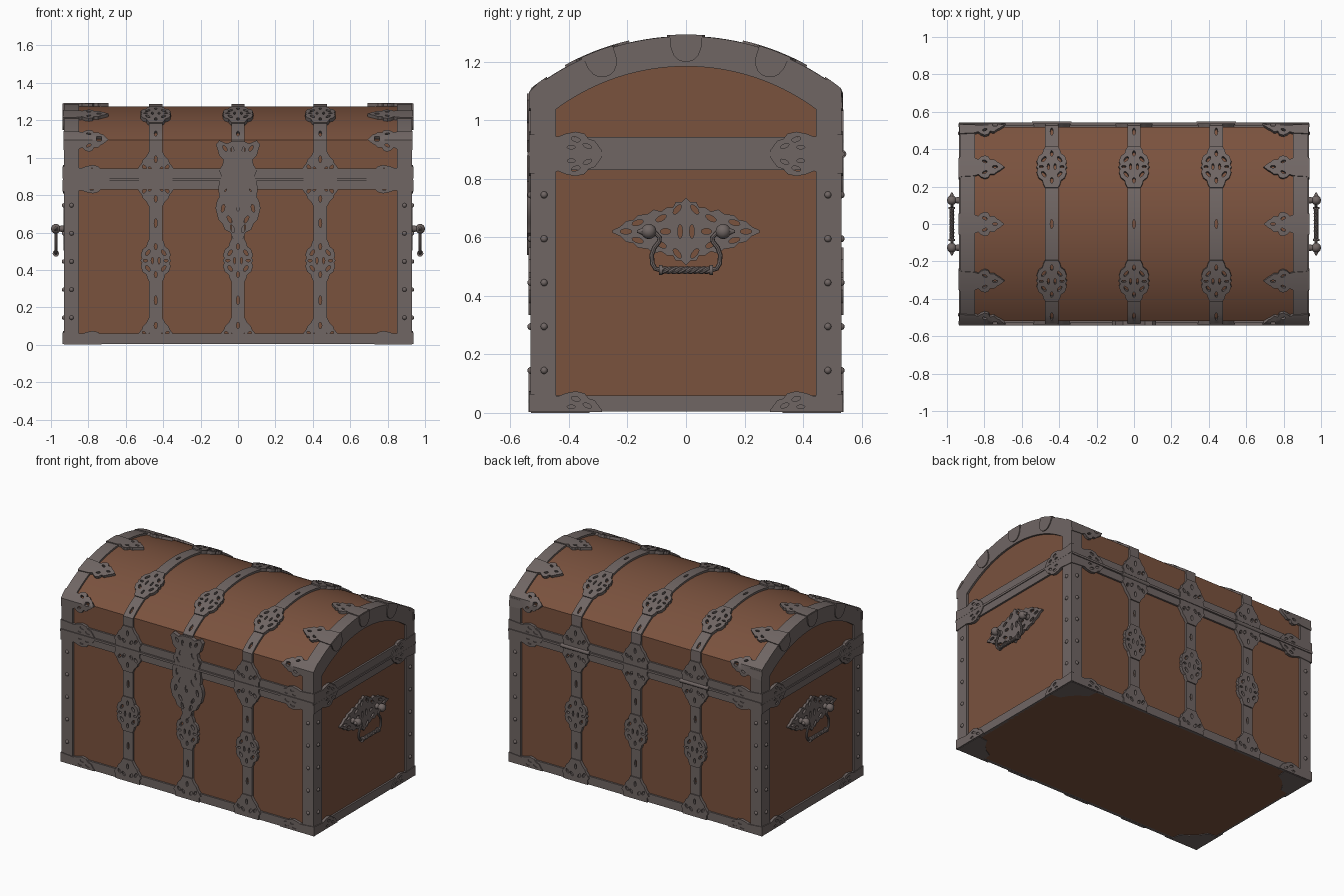
import bpy, bmesh, math
from mathutils import Matrix, Vector

if "Cube" in bpy.data.objects:
    bpy.data.objects.remove(bpy.data.objects["Cube"])

def material(name, rgb):
    m = bpy.data.materials.new(name)
    m.diffuse_color = (*rgb, 1)
    m.use_nodes = True
    m.node_tree.nodes["Principled BSDF"].inputs["Base Color"].default_value = m.diffuse_color
    return m

WOOD = material("brown wood", (0.195, 0.084, 0.048))
IRON = material("grey iron", (0.162, 0.133, 0.127))

# Cross-section of the wooden chest: walls at +-Y, lid arc of radius R about height C
X, Y, R, C = 0.918, 0.518, 0.838, 0.437
A = math.asin(Y / R)
S, L = C + R * math.cos(A), 2 * A * R
TOP, TOTAL = S + L / 2, 2 * S + L
groups = {}

def merge(name, bm):
    bmesh.ops.recalc_face_normals(bm, faces=bm.faces[:])
    me = bpy.data.meshes.new("tmp")
    bm.to_mesh(me)
    bm.free()
    groups.setdefault(name, bmesh.new()).from_mesh(me)
    bpy.data.meshes.remove(me)

def wrap(u, s, h):
    """Map (x, distance along the section, height) onto front, lid and back."""
    if s <= S:
        return (u, -Y - h, s)
    if s >= S + L:
        return (u, Y + h, TOTAL - s)
    a = (s - S) / R - A
    return (u, (R + h) * math.sin(a), C + (R + h) * math.cos(a))

def side(sg):
    return lambda u, v, h: (sg * (X + h), u, v)

def plate(name, outline, place, h, holes=(), cuts=()):
    """Pierced flat plate, cut into strips where it bends, then mapped in place."""
    bm = bmesh.new()
    for loop in [outline, *holes]:
        vs = [bm.verts.new((p[0], p[1], 0)) for p in loop]
        for a, b in zip(vs, vs[1:] + vs[:1]):
            bm.edges.new((a, b))
    bmesh.ops.triangle_fill(bm, use_beauty=True, edges=bm.edges[:], normal=(0, 0, 1))
    for c in cuts:
        bmesh.ops.bisect_plane(bm, geom=bm.verts[:] + bm.edges[:] + bm.faces[:],
                               plane_co=(0, c, 0), plane_no=(0, 1, 0))
    ext = bmesh.ops.extrude_face_region(bm, geom=bm.faces[:], use_keep_orig=True)
    for g in ext["geom"]:
        if isinstance(g, bmesh.types.BMVert):
            g.co.z += h
    for v in bm.verts:
        v.co = place(*v.co)
    merge(name, bm)

def wrapped(name, outline, h, holes=()):
    vs = [p[1] for p in outline]
    lo, hi = min(vs), max(vs)
    cuts = [S, S + L] + [S + L * i / 40 for i in range(1, 40)]
    plate(name, outline, wrap, h, holes, [c for c in cuts if lo + .001 < c < hi - .001])

def oval(u, v, ru, rv, rot=0, n=10):
    pts = []
    for i in range(n):
        a = 2 * math.pi * i / n
        x, y = ru * math.cos(a), rv * math.sin(a)
        pts.append((u + x * math.cos(rot) - y * math.sin(rot), v + x * math.sin(rot) + y * math.cos(rot)))
    return pts

def mirrored(prof):
    """(along, half width) profile -> closed symmetric outline (width, along)."""
    return [(w, v) for v, w in prof] + [(-w, v) for v, w in reversed(prof) if w > 0]

def box(name, x, y, z):
    bm = bmesh.new()
    mid = [(a + b) / 2 for a, b in (x, y, z)]
    size = [b - a for a, b in (x, y, z)]
    bmesh.ops.create_cube(bm, size=1, matrix=Matrix.Translation(mid) @ Matrix.Diagonal((*size, 1)))
    merge(name, bm)

def ball(name, co, r):
    bm = bmesh.new()
    bmesh.ops.create_uvsphere(bm, u_segments=12, v_segments=8, radius=r, matrix=Matrix.Translation(co))
    merge(name, bm)

def rod(name, a, b, r1, r2):
    a, b = Vector(a), Vector(b)
    bm = bmesh.new()
    m = Matrix.Translation((a + b) / 2) @ (b - a).to_track_quat('Z', 'Y').to_matrix().to_4x4()
    bmesh.ops.create_cone(bm, cap_ends=True, segments=12, radius1=r1, radius2=r2, depth=(b - a).length, matrix=m)
    merge(name, bm)

def tube(name, pts, r):
    cu = bpy.data.curves.new("tmp", 'CURVE')
    cu.dimensions, cu.bevel_depth, cu.bevel_resolution, cu.use_fill_caps = '3D', r, 2, True
    sp = cu.splines.new('POLY')
    sp.points.add(len(pts) - 1)
    for p, q in zip(sp.points, pts):
        p.co = (*q, 1)
    ob = bpy.data.objects.new("tmp", cu)
    me = bpy.data.meshes.new_from_object(ob)
    groups.setdefault(name, bmesh.new()).from_mesh(me)
    bpy.data.objects.remove(ob)

def section(y, r, z0, n=36):
    a = math.asin(y / r)
    arc = [(r * math.sin(t), C + r * math.cos(t)) for t in [-a + 2 * a * i / n for i in range(n + 1)]]
    return [(-y, z0), *arc, (y, z0)]

# Wooden body and domed lid
box("wood_body", (-X, X), (-Y, Y), (.004, .88))
plate("wood_lid", section(Y, R, .89), lambda u, v, h: (h - X, u, v), 2 * X)

# Iron frame: rims, seam bands, bead, corner posts, lid arches
for z0, z1, name in ((.004, .06, "bottom_rim"), (.83, .88, "body_band"), (.89, .943, "lid_band")):
    for sg in (-1, 1):
        box(name, (-.93, .93), sorted((sg * (Y - .01), sg * .53)), (z0, z1))
        box(name, sorted((sg * (X - .01), sg * .93)), (-.53, .53), (z0, z1))
box("seam_bead", (-.935, .935), (-.542, .542), (.878, .892))
for sx in (-1, 1):
    for sy in (-1, 1):
        box("corner_posts", sorted((sx * .85, sx * .931)), sorted((sy * .445, sy * .531)), (.006, .88))
        for i in range(5):
            z = .145 + .15 * i
            ball("rivets", (sx * .89, sy * .53, z), .012)
            ball("rivets", (sx * .93, sy * .485, z), .012)
        # Corner patch under the base
        pts = [(0, 0), (.2, 0), (.19, .07), (.14, .1), (.1, .14), (.07, .19), (0, .2)]
        plate("base_patches", pts, lambda u, v, h: (sx * (.93 - u), sy * (.53 - v), h), .005)
    arch = section(.531, .85, .893) + section(.445, .747, .893)[::-1]
    plate("lid_arches", arch, lambda u, v, h: (sx * (.85 + h), u, v), .081)
    # Rounded tabs hanging over the arch ends
    tab = mirrored([(.852, .055), (.81, .052), (.785, .042), (.77, .028), (.763, .01)])
    for ang in (-.361, 0, .361):
        ca, sa = math.cos(ang), math.sin(ang)
        plate("arch_tabs", tab, lambda u, v, h: (sx * (.925 + h), u * ca + v * sa, C + v * ca - u * sa), .012)

# Claws reaching inward from the lid ends
claw = [(0, .055), (.08, .05), (.1, .042), (.115, .056), (.135, .064), (.155, .058), (.163, .04),
        (.185, .042), (.2, .028), (.215, .02), (.24, 0)]
claw = mirrored(claw)
for sx in (-1, 1):
    for s in (S, TOP - .307, TOP, TOP + .307, S + L):
        f = lambda pts: [(sx * (.933 - d), s + w) for w, d in pts]
        holes = [f(oval(w, d, a, b, r)) for w, d, a, b, r in
                 ((.03, .135, .007, .014, .4), (-.03, .135, .007, .014, -.4), (0, .19, .007, .015, 0))]
        wrapped("lid_claws", f(claw), .018, holes)

# Half-leaf brackets at the seam and bottom corners
leaf = [(0, 0), (0, .062), (.1, .054), (.125, .064), (.16, .071), (.19, .064), (.205, .046), (.225, .04), (.25, .006), (.25, 0)]
slots = [oval(.16, .045, .016, .008, -.3), oval(.2, .022, .016, .007, -.4), oval(.145, .018, .014, .006)]
for z, k in ((.89, 1), (.88, -1), (.003, 1)):
    for sg in (-1, 1):
        for end in (-1, 1):
            f = lambda pts: [(sg * (.537 - d), z + k * w) for d, w in pts]
            plate("corner_brackets", f(leaf), side(end), .018, [f(o) for o in slots])
            g = lambda pts: [(sg * (.937 - d), z + k * w if end < 0 else TOTAL - z - k * w) for d, w in pts]
            wrapped("corner_brackets", g(leaf), .018, [g(o) for o in slots])

# Straps with pierced ornaments
medal = [(-.115, .034), (-.095, .045), (-.075, .05), (-.06, .07), (-.03, .08), (-.012, .074), (0, .082)]
medal = mirrored(medal + [(-v, w) for v, w in medal[-2::-1]])
medal_holes = [oval(a * .042, b * .042, .009, .018, a * b * .6) for a in (-1, 1) for b in (-1, 1)]
medal_holes += [oval(0, .075, .008, .016), oval(0, -.075, .008, .016), oval(.055, 0, .012, .007),
                oval(-.055, 0, .012, .007), oval(.018, 0, .006, .018), oval(-.018, 0, .006, .018)]
fan = [(0, .09), (.03, .088), (.042, .1), (.06, .09), (.08, .074), (.095, .07), (.115, .05), (.145, .034)]
fan_holes = [oval(0, .1, .008, .018)] + [oval(a * u, v, .009, .016, -a * .6) for a in (-1, 1)
                                        for u, v in ((.06, .055), (.028, .045))]
fan = mirrored(fan)
for x in (-.44, 0, .44):
    def ornament(shape, holes, s, k):
        f = lambda pts: [(x + u, s + k * v) for u, v in pts]
        wrapped("strap_ornaments", f(shape), .02, [f(o) for o in holes])
    ends = [.13, .34, .56, .75, 1.02, TOP - .41, TOP - .2]
    ends += [2 * TOP - e for e in reversed(ends)]
    ends = [.13, .345, .555, .745, 1.025, TOP - .41, TOP - .2, TOP + .2, TOP + .41,
            TOTAL - 1.025, TOTAL - .745, TOTAL - .555, TOTAL - .345, TOTAL - .13]
    for a, b in zip(ends[::2], ends[1::2]):
        m = (a + b) / 2
        wrapped("straps", [(x - .036, a), (x + .036, a), (x + .036, b), (x - .036, b)], .013,
                [oval(x, m, .008, .024)])
    for flip in (0, 1):
        for shape, holes, s, k in ((fan, fan_holes, .003, 1), (medal, medal_holes, .45, 1),
                                   (fan, fan_holes, .88, -1), (fan, fan_holes, .892, 1),
                                   (medal, medal_holes, TOP - .307, 1)):
            ornament(shape, holes, TOTAL - s if flip else s, -k if flip else k)
    if x:  # back hinge barrels
        rod("hinges", (x - .105, .535, .885), (x + .105, .535, .885), .013, .013)

# Lock plate and hasp at the front
lock = [(.54, .006), (.57, .03), (.6, .04), (.615, .07), (.65, .085), (.67, .105), (.73, .12), (.77, .112), (.79, .1), (.83, .105), (.88, .1)]
hasp = [(.892, .085), (.93, .1), (.95, .085), (.99, .078), (1.01, .1), (1.04, .108), (1.07, .118), (1.092, .1), (1.075, .06), (1.088, .03)]
lock_holes = [oval(a * u, v, .009, .022, a * r) for a in (-1, 1) for u, v, r in
              ((.08, .73, .2), (.045, .67, -.5), (.045, .79, .5), (.03, .62, -.3), (.07, .84, 0))]
hasp_holes = [oval(a * u, v, .008, .018, a * r) for a in (-1, 1) for u, v, r in
              ((.07, 1.05, -.6), (.03, 1.04, 0), (.045, .97, .4), (.06, .92, -.6))]
wrapped("lock_plate", mirrored(lock), .026, lock_holes + [oval(0, .74, .01, .025)])
wrapped("lock_hasp", mirrored(hasp), .026, hasp_holes)

# Side handles: pierced plate, knobs, bail and twisted grip
hp = [(-.252, .004), (-.225, .016), (-.205, .035), (-.18, .04), (-.165, .055), (-.13, .06), (-.11, .075),
      (-.085, .068), (-.065, .082), (-.045, .082), (-.035, .1), (-.015, .1), (0, .116)]
hp = [(v, w + .62) for w, v in mirrored(hp + [(-v, w) for v, w in hp[-2::-1]])]
hp_holes = [oval(a * u, .62 + b * v, .02, .009, a * b * r) for a in (-1, 1) for b in (-1, 1)
            for u, v, r in ((.165, .03, -.3), (.085, .045, -.5), (.03, .075, -.9))]
hp_holes += [oval(a * u, .62, ru, rv) for a in (-1, 1) for u, ru, rv in ((.205, .02, .009), (.02, .008, .024), (.07, .018, .01))]
for sx in (-1, 1):
    plate("handle_plates", hp, side(sx), .016, hp_holes)
    hx = sx * .974
    for sy in (-1, 1):
        ball("handle_knobs", (hx, sy * .127, .62), .026)
        rod("handle_knobs", (sx * .925, sy * .127, .62), (hx, sy * .127, .62), .02, .012)
        rod("handle_knobs", (hx, sy * .145, .62), (hx, sy * .168, .62), .014, .004)
        bail = [(.105, .615), (.09, .6), (.092, .585), (.108, .565), (.117, .54), (.115, .51), (.105, .493), (.085, .488)]
        tube("handle_bails", [(hx, sy * y, z) for y, z in bail], .008)
        rod("handle_bails", (hx, sy * .08, .488), (hx, sy * .092, .488), .017, .017)
    for k in range(3):
        tw = [2 * math.pi * (k / 3 + i / 12) for i in range(37)]
        tube("handle_grips", [(hx + .006 * math.cos(t), -.085 + .17 * i / 36, .488 + .006 * math.sin(t))
                              for i, t in enumerate(tw)], .0075)

# Turn every group into one object
for name, bm in groups.items():
    me = bpy.data.meshes.new(name)
    bm.to_mesh(me)
    me.materials.append(WOOD if name.startswith("wood") else IRON)
    ob = bpy.data.objects.new(name, me)
    bpy.context.collection.objects.link(ob)
    ob.select_set(True)
    bpy.context.view_layer.objects.active = ob
bpy.ops.object.shade_smooth_by_angle(angle=math.radians(35))
